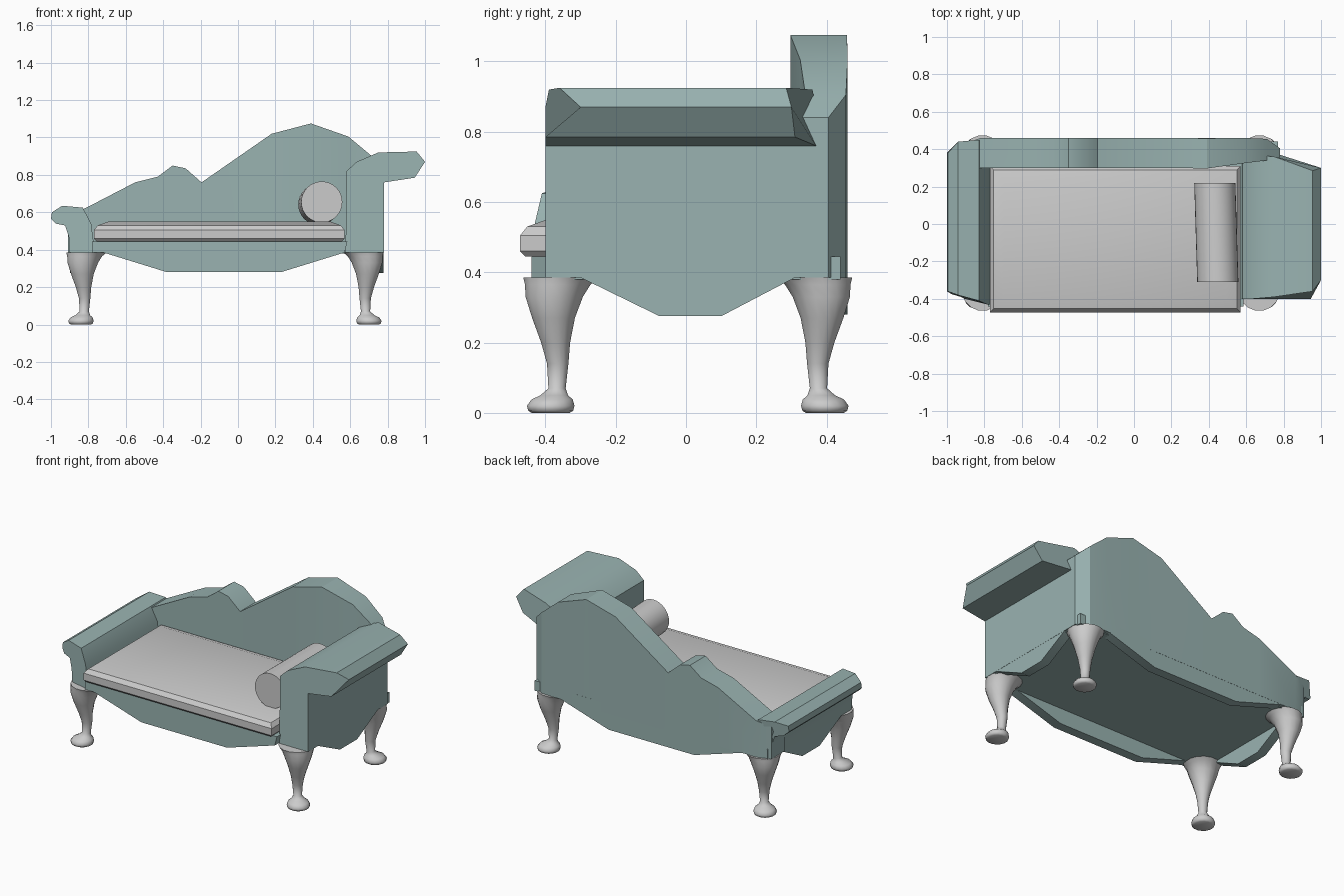
import bpy, bmesh, math

fabric = bpy.data.materials.new("teal_fabric")
fabric.diffuse_color = (0.32, 0.45, 0.44, 1)


def loft(name, rings, mat=None, angle=30):
    """Join equal-length rings of points into a closed, capped solid."""
    bm = bmesh.new()
    vs = [[bm.verts.new(p) for p in r] for r in rings]
    n = len(rings[0])
    for a, b in zip(vs, vs[1:]):
        for i in range(n):
            j = (i + 1) % n
            bm.faces.new((a[i], a[j], b[j], b[i]))
    bm.faces.new(vs[0])
    bm.faces.new(vs[-1])
    bmesh.ops.recalc_face_normals(bm, faces=bm.faces)
    me = bpy.data.meshes.new(name)
    bm.to_mesh(me)
    bm.free()
    ob = bpy.data.objects.new(name, me)
    bpy.context.collection.objects.link(ob)
    if mat:
        me.materials.append(mat)
    bpy.ops.object.select_all(action='DESELECT')
    ob.select_set(True)
    bpy.context.view_layer.objects.active = ob
    bpy.ops.object.shade_smooth_by_angle(angle=math.radians(angle))
    return ob


def rect(x0, x1, y0, y1, z):
    return [(x0, y0, z), (x1, y0, z), (x1, y1, z), (x0, y1, z)]


# Back panel: columns of (x, top z, front y, rear y)
columns = [(-0.91, 0.59, 0.30, 0.43), (-0.82, 0.62, 0.30, 0.46),
           (-0.55, 0.76, 0.30, 0.46), (-0.43, 0.79, 0.30, 0.46),
           (-0.35, 0.85, 0.30, 0.46), (-0.28, 0.835, 0.30, 0.46),
           (-0.195, 0.76, 0.30, 0.46), (0.18, 1.02, 0.30, 0.46),
           (0.39, 1.075, 0.297, 0.458), (0.59, 1.005, 0.325, 0.46),
           (0.71, 0.905, 0.34, 0.455), (0.78, 0.84, 0.33, 0.405)]
loft("back", [[(x, f, 0.385), (x, r, 0.385), (x, r, z), (x, f, z)]
              for x, z, f, r in columns], fabric)

# Low scrolled left arm: profile points (x, z, front y, rear y)
left = [(-0.765, 0.385, -0.43, 0.44), (-0.90, 0.385, -0.40, 0.42),
        (-0.905, 0.47, -0.40, 0.42), (-0.925, 0.53, -0.39, 0.42),
        (-0.975, 0.54, -0.375, 0.40), (-1.0, 0.565, -0.36, 0.38),
        (-0.995, 0.60, -0.36, 0.38), (-0.94, 0.635, -0.38, 0.44),
        (-0.83, 0.625, -0.41, 0.45), (-0.785, 0.54, -0.43, 0.45)]
# High right arm with an outward roll
right = [(0.575, 0.385, -0.40, 0.37), (0.78, 0.385, -0.40, 0.405),
         (0.78, 0.76, -0.40, 0.37), (0.945, 0.785, -0.40, 0.31),
         (1.0, 0.87, -0.30, 0.30), (0.955, 0.925, -0.36, 0.285),
         (0.75, 0.92, -0.39, 0.36), (0.635, 0.87, -0.40, 0.37),
         (0.58, 0.82, -0.40, 0.36)]
for name, prof in (("left_arm", left), ("right_arm", right)):
    loft(name, [[(x, f, z) for x, z, f, r in prof],
                [(x, r, z) for x, z, f, r in prof]], fabric)

# Seat platform
loft("seat_platform", [rect(-0.89, 0.77, -0.39, 0.44, z) for z in (0.38, 0.445)], fabric)

# Shaped aprons on all four sides
long_prof = [(-0.78, 0.445), (-0.78, 0.385), (-0.72, 0.385), (-0.38, 0.28),
             (0.23, 0.28), (0.57, 0.385), (0.585, 0.445)]
for name, y0, y1 in (("front_apron", -0.44, -0.38), ("rear_apron", 0.40, 0.459)):
    loft(name, [[(x, y, z) for x, z in long_prof] for y in (y0, y1)], fabric)
side_prof = [(-0.30, 0.40), (-0.30, 0.385), (-0.075, 0.275), (0.10, 0.275),
             (0.31, 0.385), (0.31, 0.40)]
for name, x0, x1 in (("left_apron", -0.899, -0.84), ("right_apron", 0.72, 0.779)):
    loft(name, [[(x, y, z) for y, z in side_prof] for x in (x0, x1)], fabric)

# Seat cushion with softened edges: (inset, z)
loft("seat_cushion", [rect(-0.77 + d, 0.57 - d, -0.472 + d, 0.31 - d, z)
                      for d, z in ((0.015, 0.445), (0, 0.46), (0, 0.505),
                                   (0.02, 0.53), (0.075, 0.55))])

# Bolster leaning slightly towards the rear
R = 0.11
loft("bolster", [[(cx + R * math.cos(t * math.tau / 32), y, cz + R * math.sin(t * math.tau / 32))
                  for t in range(32)]
                 for cx, y, cz in ((0.448, -0.31, 0.655), (0.432, 0.22, 0.642))])

# Cabriole legs: (z, outward diagonal offset, radius)
leg = [(0.385, 0, 0.11), (0.365, 0.01, 0.095), (0.33, 0.02, 0.083),
       (0.27, 0.022, 0.062), (0.20, 0.016, 0.042), (0.14, 0.01, 0.031),
       (0.07, 0.012, 0.025), (0.05, 0.02, 0.04), (0.038, 0.026, 0.06),
       (0.02, 0.03, 0.069), (0.006, 0.03, 0.065), (0.0, 0.03, 0.055)]
for fy, sy in (("front", -1), ("rear", 1)):
    for fx, sx in (("left", -1), ("right", 1)):
        loft(f"{fy}_{fx}_leg",
             [[(-0.07 + sx * (0.74 + o) + r * math.cos((k + 0.5) * math.tau / 16),
                0.005 + sy * (0.36 + o) + r * math.sin((k + 0.5) * math.tau / 16), z)
               for k in range(16)] for z, o, r in leg], angle=60)
